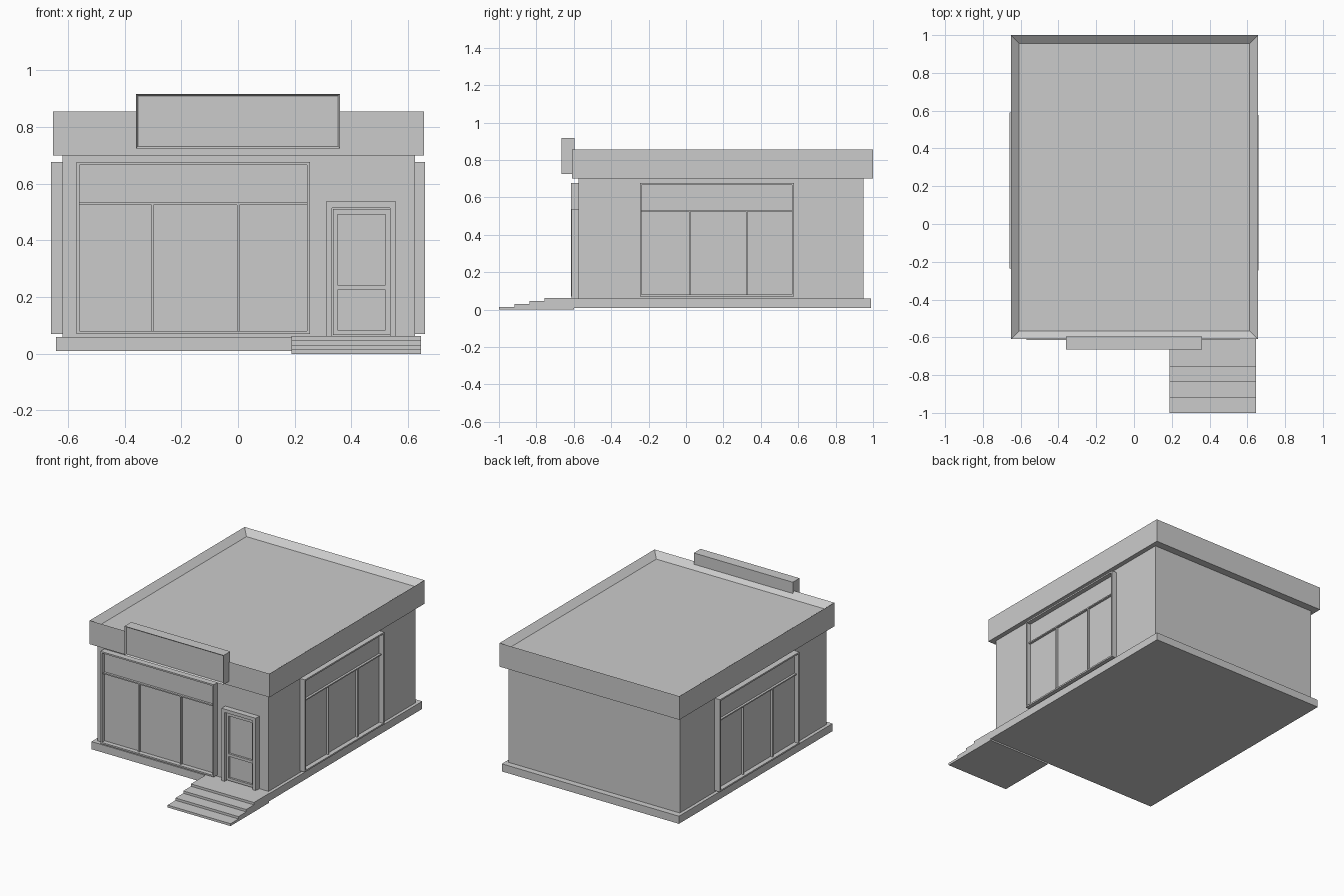
import bpy
import bmesh
from math import pi
from mathutils import Matrix, Vector

cube = bpy.data.objects.get("Cube")
if cube:
    bpy.data.objects.remove(cube, do_unlink=True)

# One plain plaster colour for the whole building
plaster = bpy.data.materials.new("light_grey_plaster")
plaster.use_nodes = True
colour = (0.6, 0.6, 0.6, 1)
plaster.diffuse_color = colour
plaster.node_tree.nodes["Principled BSDF"].inputs["Base Color"].default_value = colour


def add_box(bm, x, y, z):
    """Add a box given its (low, high) range on each axis."""
    size = Vector((x[1] - x[0], y[1] - y[0], z[1] - z[0]))
    mid = Vector((sum(x), sum(y), sum(z))) / 2
    made = bmesh.ops.create_cube(bm, size=1, matrix=Matrix.Translation(mid) @ Matrix.Diagonal(size.to_4d()))
    return {f for v in made["verts"] for f in v.link_faces}


def finish(name, bm, matrix=None):
    mesh = bpy.data.meshes.new(name)
    bm.to_mesh(mesh)
    bm.free()
    mesh.materials.append(plaster)
    obj = bpy.data.objects.new(name, mesh)
    if matrix:
        obj.matrix_world = matrix
    bpy.context.collection.objects.link(obj)
    return obj


def box(name, x, y, z):
    bm = bmesh.new()
    add_box(bm, x, y, z)
    return finish(name, bm)


def recessed_box(name, x, y, z, direction, border, depth):
    """A box with one face inset and pushed inwards."""
    bm = bmesh.new()
    faces = add_box(bm, x, y, z)
    bm.normal_update()
    face = max(faces, key=lambda f: f.normal.dot(Vector(direction)))
    bmesh.ops.inset_individual(bm, faces=[face], thickness=border)
    bmesh.ops.translate(bm, verts=face.verts, vec=Vector(direction) * -depth)
    return finish(name, bm)


def frame(bm, x, z, side, top, bottom, y):
    """Two stiles joined by a head and, where bottom > 0, a sill."""
    add_box(bm, (x[0], x[0] + side), y, z)
    add_box(bm, (x[1] - side, x[1]), y, z)
    inner = (x[0] + side, x[1] - side)
    add_box(bm, inner, y, (z[1] - top, z[1]))
    if bottom:
        add_box(bm, inner, y, (z[0], z[0] + bottom))


def shop_window(name, matrix):
    """Three lights below a transom; local -y faces outwards from the wall."""
    half, low, high, bar = 0.412, 0.07, 0.677, 0.529
    bm = bmesh.new()
    frame(bm, (-half, half), (low, high), 0.01, 0.01, 0.01, (-0.04, 0.01))
    inside = (-half + 0.01, half - 0.01)
    add_box(bm, inside, (-0.025, 0.0), (bar - 0.004, bar + 0.004))
    for x in (-0.144, 0.159):
        add_box(bm, (x - 0.004, x + 0.004), (-0.025, 0.0), (low + 0.01, bar - 0.004))
    finish(name + "_frame", bm, matrix)
    bm = bmesh.new()
    add_box(bm, inside, (-0.01, 0.01), (low + 0.01, high - 0.01))
    finish(name + "_glass", bm, matrix)


# Building shell
box("foundation", (-0.642, 0.646), (-0.605, 0.99), (0.01, 0.06))
box("walls", (-0.62, 0.625), (-0.575, 0.95), (0.06, 0.70))
recessed_box("parapet_roof", (-0.652, 0.656), (-0.61, 1.0), (0.70, 0.855), (0, 0, 1), 0.062, 0.035)
recessed_box("sign_board", (-0.36, 0.36), (-0.665, -0.595), (0.725, 0.917), (0, -1, 0), 0.01, 0.01)

# Shop windows on the front and both sides
shop_window("front_window", Matrix.Translation((-0.158, -0.575, 0)))
shop_window("left_window", Matrix.Translation((0.62, 0.165, 0)) @ Matrix.Rotation(pi / 2, 4, "Z"))
shop_window("right_window", Matrix.Translation((-0.62, 0.177, 0)) @ Matrix.Rotation(-pi / 2, 4, "Z"))

# Door surround, door leaf with a cross rail, and its panes
bm = bmesh.new()
frame(bm, (0.31, 0.558), (0.06, 0.537), 0.022, 0.022, 0, (-0.613, -0.57))
finish("door_surround", bm)
bm = bmesh.new()
frame(bm, (0.335, 0.537), (0.067, 0.511), 0.016, 0.02, 0.017, (-0.598, -0.57))
add_box(bm, (0.351, 0.521), (-0.598, -0.57), (0.225, 0.243))
finish("door_leaf", bm)
box("door_glass", (0.351, 0.521), (-0.585, -0.57), (0.084, 0.491))

# Entrance steps
bm = bmesh.new()
for i, front in enumerate((-1.0, -0.918, -0.837, -0.757)):
    add_box(bm, (0.188, 0.646), (front, -0.6), (i * 0.0155, (i + 1) * 0.0155))
finish("entrance_steps", bm)
